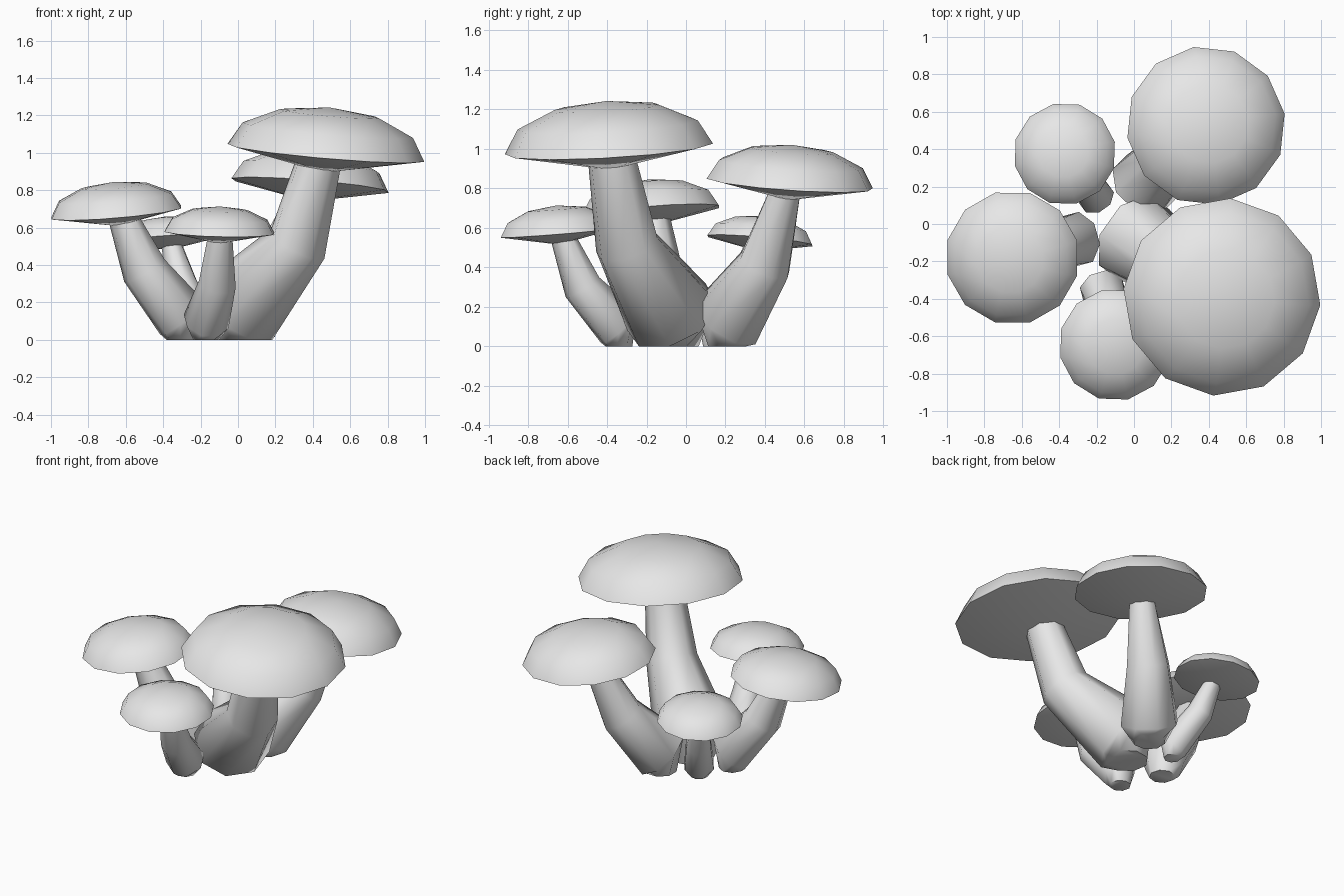
import bpy
import bmesh
from math import cos, sin, radians, pi
from mathutils import Vector

cube = bpy.data.objects.get("Cube")
if cube:
    bpy.data.objects.remove(cube, do_unlink=True)

GREY = (0.8, 0.8, 0.8, 1)
grey = bpy.data.materials.new("plain_grey")
grey.use_nodes = True
grey.diffuse_color = GREY
for node in grey.node_tree.nodes:
    if node.type == 'BSDF_PRINCIPLED':
        node.inputs["Base Color"].default_value = GREY

UP = Vector((0, 0, 1))


def ring(centre, axis, side, radius, count, turn=0):
    """Points of a circle facing along axis, starting from the side direction."""
    v = axis.cross(side).normalized()
    u = v.cross(axis).normalized()
    angles = [turn + 2 * pi * i / count for i in range(count)]
    return [centre + (u * cos(a) + v * sin(a)) * radius for a in angles]


def loft(name, rings):
    """Skin a stack of rings, closing both ends."""
    bm = bmesh.new()
    loops = [[bm.verts.new((p.x, p.y, max(p.z, 0))) for p in r] for r in rings]
    count = len(loops[0])
    for low, high in zip(loops, loops[1:]):
        for i in range(count):
            j = (i + 1) % count
            bm.faces.new((low[i], low[j], high[j], high[i]))
    for end, points in ((loops[0], rings[0]), (loops[-1], rings[-1])):
        if (points[0] - points[1]).length > 0.001:
            bm.faces.new(end)
    bmesh.ops.remove_doubles(bm, verts=bm.verts, dist=0.0005)
    bmesh.ops.recalc_face_normals(bm, faces=bm.faces)
    mesh = bpy.data.meshes.new(name)
    bm.to_mesh(mesh)
    bm.free()
    mesh.materials.append(grey)
    obj = bpy.data.objects.new(name, mesh)
    bpy.context.collection.objects.link(obj)
    bpy.ops.object.select_all(action='DESELECT')
    obj.select_set(True)
    bpy.context.view_layer.objects.active = obj
    bpy.ops.object.shade_smooth_by_angle(angle=radians(50))


def cap(name, centre, radius, tilt, turn):
    """Half-dome with a shallow cone underneath."""
    axis = Vector((*tilt, 1)).normalized()
    height = 0.46 * radius
    profile = [(0, -0.2 * radius)]
    profile += [(radius * cos(radians(a)), height * sin(radians(a))) for a in (0, 30, 60)]
    profile += [(0, height)]
    loft(name, [ring(Vector(centre) + axis * h, axis, Vector((1, 0, 0)), r, 12, radians(turn))
                for r, h in profile])


def stem(name, tilt, joints):
    """Bent tapering tube: root, elbow and neck, with a flat foot."""
    points = [Vector(j[:3]) for j in joints]
    radii = [j[3] for j in joints]
    root, elbow, neck = points
    lower, upper = (elbow - root).normalized(), (neck - elbow).normalized()
    side = UP.cross(neck - root).normalized()
    foot = Vector((root.x, root.y, 0))
    neck_axis = Vector((*tilt, 1)).normalized()
    stack = [(foot, UP, radii[0] * 0.55), (root, lower, radii[0]),
             (elbow, (lower + upper).normalized(), radii[1]), (neck, neck_axis, radii[2])]
    loft(name, [ring(c, a, side, r, 8, pi / 8) for c, a, r in stack])


# name, cap centre, cap radius, cap tilt, cap turn, stem joints (x, y, z, radius)
MUSHROOMS = [
    ("large_front", (0.47, -0.39, 1.0), 0.53, (0.087, -0.058), -5,
     [(0, -0.07, 0.15, 0.25), (0.32, -0.3, 0.515, 0.165), (0.43, -0.375, 0.95, 0.125)]),
    ("large_back", (0.385, 0.525, 0.825), 0.427, (0.083, 0.07), 9,
     [(0.05, 0.21, 0.13, 0.19), (0.22, 0.4, 0.415, 0.14), (0.35, 0.5, 0.78, 0.085)]),
    ("medium_side", (-0.65, -0.18, 0.68), 0.36, (-0.085, -0.08), 15,
     [(-0.3, -0.08, 0.12, 0.15), (-0.5, -0.14, 0.37, 0.125), (-0.61, -0.165, 0.65, 0.085)]),
    ("small_back", (-0.37, 0.375, 0.535), 0.275, (-0.07, 0.09), 13,
     [(-0.2, 0.14, 0.08, 0.1), (-0.3, 0.29, 0.3, 0.085), (-0.355, 0.35, 0.51, 0.057)]),
    ("small_front", (-0.1, -0.645, 0.575), 0.302, (0.025, -0.08), 13,
     [(-0.17, -0.34, 0.1, 0.125), (-0.11, -0.525, 0.3, 0.1), (-0.095, -0.625, 0.56, 0.065)]),
]

for name, centre, radius, tilt, turn, joints in MUSHROOMS:
    cap(name + "_cap", centre, radius, tilt, turn)
    stem(name + "_stem", tilt, joints)
